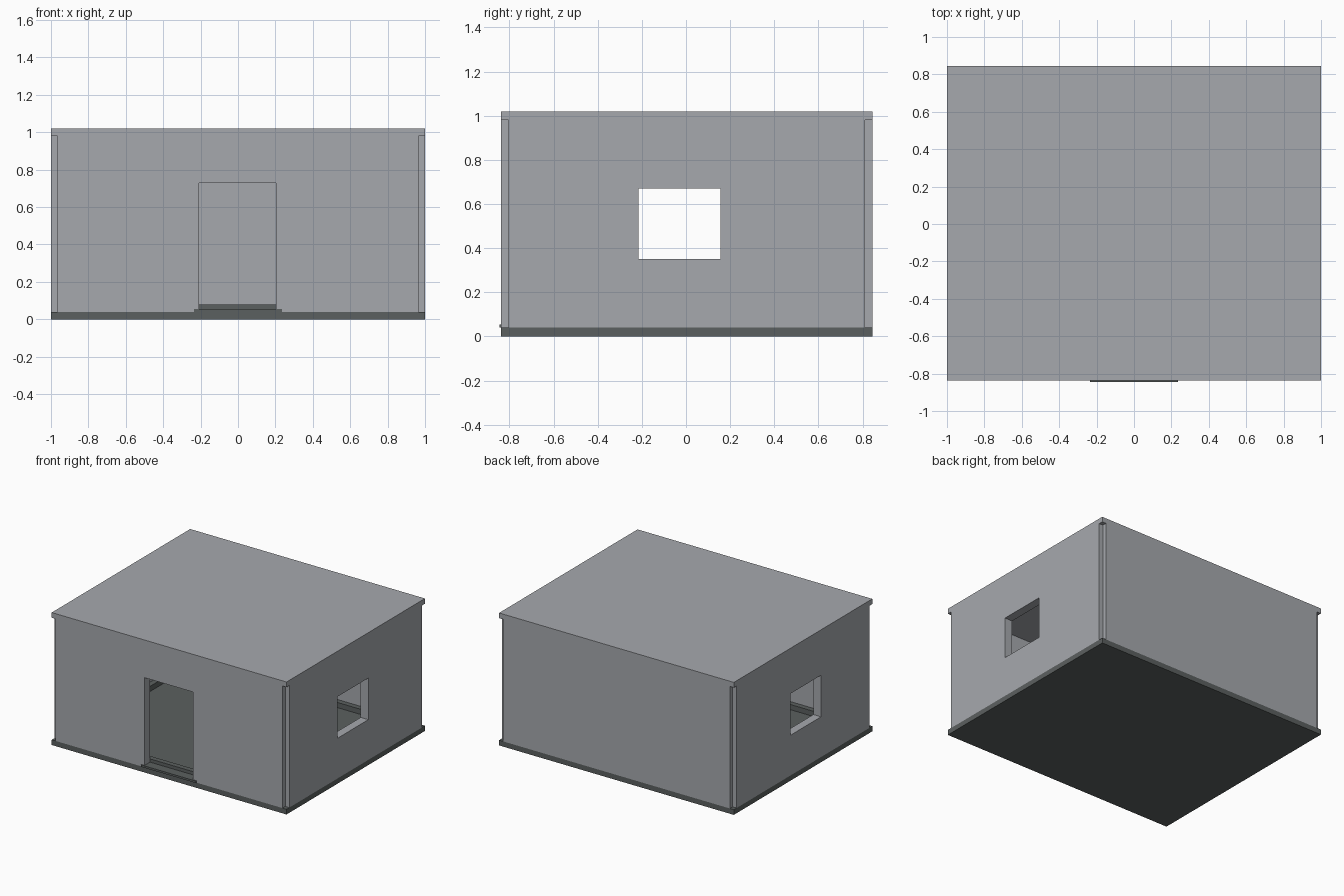
import bpy
import bmesh
from mathutils import Matrix, Vector

cube = bpy.data.objects.get("Cube")
if cube:
    bpy.data.objects.remove(cube, do_unlink=True)


def make_material(name, colour):
    mat = bpy.data.materials.new(name)
    mat.use_nodes = True
    mat.diffuse_color = colour
    bsdf = next(n for n in mat.node_tree.nodes if n.type == "BSDF_PRINCIPLED")
    bsdf.inputs["Base Color"].default_value = colour
    return mat


wall_grey = make_material("wall grey", (0.38, 0.395, 0.42, 1))
floor_grey = make_material("dark floor grey", (0.105, 0.117, 0.115, 1))

# Main dimensions
HALF = 1.0
FRONT, BACK = -0.838, 0.846
FLOOR, CEILING, TOP = 0.04, 0.98, 1.02
NOTCH, THICK, RIM = 0.034, 0.065, 0.04


def finish(name, bm, mat):
    bmesh.ops.recalc_face_normals(bm, faces=bm.faces)
    mesh = bpy.data.meshes.new(name)
    bm.to_mesh(mesh)
    bm.free()
    mesh.materials.append(mat)
    obj = bpy.data.objects.new(name, mesh)
    bpy.context.collection.objects.link(obj)
    return obj


def box(name, low, high, mat):
    low, high = Vector(low), Vector(high)
    bm = bmesh.new()
    place = Matrix.Translation((low + high) / 2) @ Matrix.Diagonal((high - low).to_4d())
    bmesh.ops.create_cube(bm, size=1, matrix=place)
    return finish(name, bm, mat)


def panel(name, start, end, inward, hole=None):
    """Upright wall from start to end; hole is (from, to, bottom, top)."""
    start, end = Vector(start), Vector(end)
    length = (end - start).length
    along = (end - start).normalized()
    us, zs = [0, length], [FLOOR, CEILING]
    if hole:
        us = [0, hole[0], hole[1], length]
        zs = sorted({FLOOR, hole[2], hole[3], CEILING})
    bm = bmesh.new()
    rows = [[bm.verts.new(start + along * u + Vector((0, 0, z))) for u in us] for z in zs]
    for j in range(len(zs) - 1):
        for i in range(len(us) - 1):
            if hole and i == 1 and hole[2] <= zs[j] < hole[3]:
                continue
            bm.faces.new((rows[j][i], rows[j][i + 1], rows[j + 1][i + 1], rows[j + 1][i]))
    # Give the sheet its thickness
    extruded = bmesh.ops.extrude_face_region(bm, geom=bm.faces[:], use_keep_orig=True)
    moved = [g for g in extruded["geom"] if isinstance(g, bmesh.types.BMVert)]
    bmesh.ops.translate(bm, verts=moved, vec=Vector(inward) * THICK)
    return finish(name, bm, wall_grey)


# Floor and roof slabs
box("floor_slab", (-HALF, FRONT, 0), (HALF, BACK, FLOOR), floor_grey)
box("roof_slab", (-HALF, FRONT, CEILING), (HALF, BACK, TOP), wall_grey)

# Front and back walls, stopping short of the corners to leave open notches
edge = HALF - NOTCH
panel("front_wall", (-edge, FRONT, 0), (edge, FRONT, 0), (0, 1, 0),
      (edge - 0.208, edge + 0.204, FLOOR, 0.73))
panel("back_wall", (-edge, BACK, 0), (edge, BACK, 0), (0, -1, 0))

# Side walls with matching windows
y0, y1 = FRONT + NOTCH, BACK - NOTCH
for side, name in ((1, "left_wall"), (-1, "right_wall")):
    panel(name, (side * HALF, y0, 0), (side * HALF, y1, 0), (-side, 0, 0),
          (-0.215 - y0, 0.157 - y0, 0.35, 0.67))

# Raised kerb around the inside of the floor
ix, f, b, h = HALF - THICK, FRONT + THICK, BACK - THICK, 0.08
box("front_kerb", (-ix, f, FLOOR), (ix, f + RIM, h), floor_grey)
box("back_kerb", (-ix, b - RIM, FLOOR), (ix, b, h), floor_grey)
for side, name in ((1, "left_kerb"), (-1, "right_kerb")):
    xs = sorted((side * ix, side * (ix - RIM)))
    box(name, (xs[0], f + RIM, FLOOR), (xs[1], b - RIM, h), floor_grey)

# Doorstep: lip on the outside and sill through the opening
box("door_lip", (-0.235, -0.846, FLOOR), (0.235, FRONT, 0.055), floor_grey)
box("door_sill", (-0.208, FRONT, FLOOR), (0.204, f, 0.055), floor_grey)
